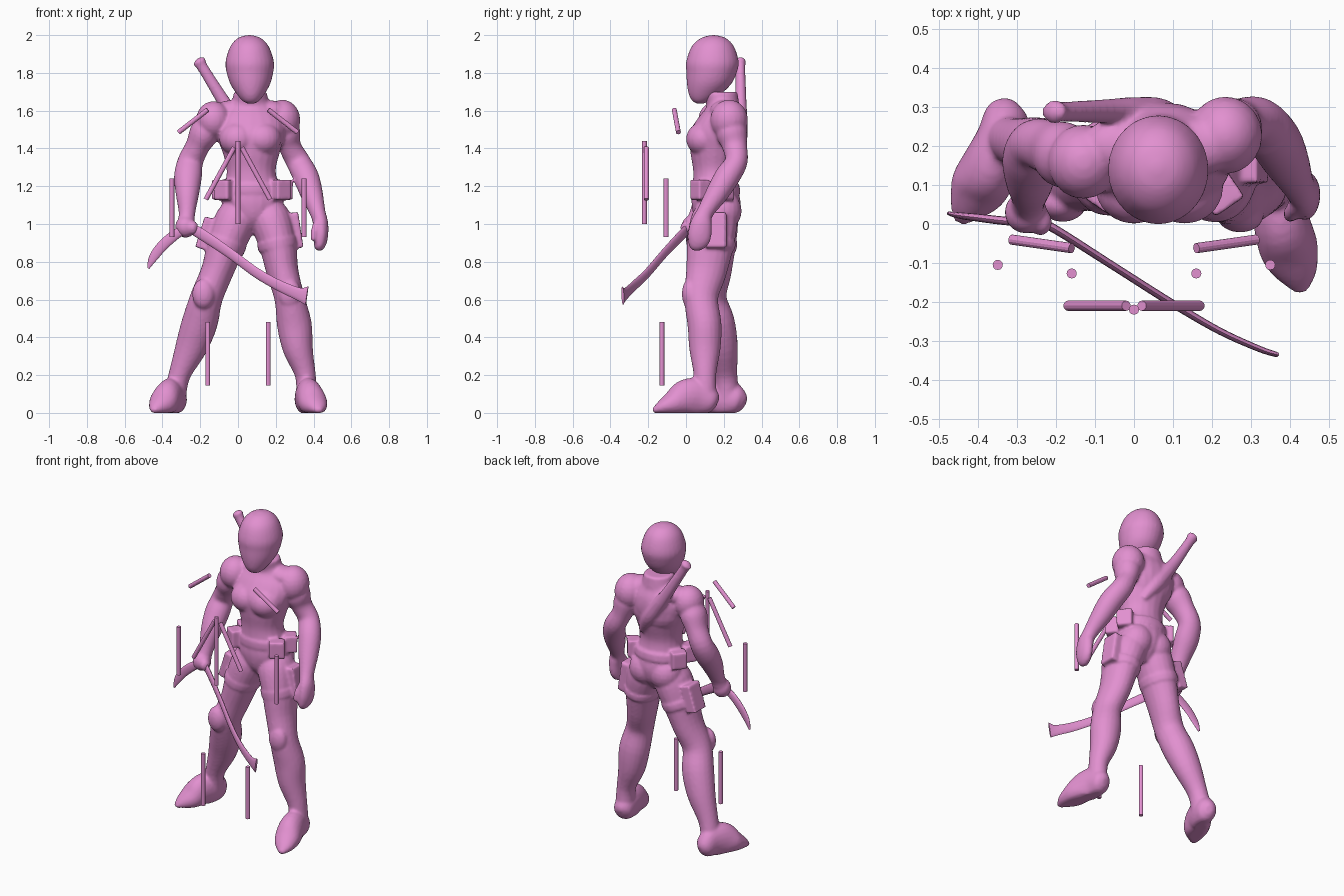
import bpy, bmesh, math
from mathutils import Vector, Matrix

pink = bpy.data.materials.new("pink")
pink.diffuse_color = (0.76, 0.28, 0.63, 1)


def finish(name, bm, angle=40):
    bmesh.ops.recalc_face_normals(bm, faces=bm.faces[:])
    me = bpy.data.meshes.new(name)
    bm.to_mesh(me)
    bm.free()
    me.materials.append(pink)
    ob = bpy.data.objects.new(name, me)
    bpy.context.collection.objects.link(ob)
    bpy.ops.object.select_all(action='DESELECT')
    ob.select_set(True)
    bpy.context.view_layer.objects.active = ob
    bpy.ops.object.shade_smooth_by_angle(angle=math.radians(angle))
    return ob


def spline(pts, steps):
    """Catmull-Rom through tuples of any length."""
    P = [Vector(p) for p in pts]
    out = []
    for i in range(len(P) - 1):
        a, b, c, d = P[max(i - 1, 0)], P[i], P[i + 1], P[min(i + 2, len(P) - 1)]
        for s in range(steps):
            t = s / steps
            out.append(0.5 * (2 * b + (c - a) * t + (2 * a - 5 * b + 4 * c - d) * t * t
                              + (3 * b - a - 3 * c + d) * t ** 3))
    return out + [P[-1]]


def loft(bm, pts, ref=(1, 0, 0), level=False, sides=20, steps=4):
    """Elliptical tube through (x, y, z, radius along ref, other radius)."""
    S, rings = spline(pts, steps), []
    for i, p in enumerate(S):
        c = Vector(p[:3])
        t = Vector(S[min(i + 1, len(S) - 1)][:3]) - Vector(S[max(i - 1, 0)][:3])
        t = Vector((0, 0, 1)) if level else t.normalized()
        u = Vector(ref)
        u = (u - t * u.dot(t)).normalized()
        v = t.cross(u)
        ring = []
        for k in range(sides):
            a = math.tau * k / sides
            q = c + u * max(p[3], .002) * math.cos(a) + v * max(p[4], .002) * math.sin(a)
            q.z = max(q.z, 0)
            ring.append(bm.verts.new(q))
        rings.append(ring)
    new = [bm.faces.new(rings[0]), bm.faces.new(rings[-1])]
    for a, b in zip(rings, rings[1:]):
        for k in range(sides):
            new.append(bm.faces.new((a[k], a[(k + 1) % sides], b[(k + 1) % sides], b[k])))
    bmesh.ops.recalc_face_normals(bm, faces=new)


def ball(bm, c, r):
    m = Matrix.Translation(c) @ Matrix.Diagonal((*r, 1))
    bmesh.ops.create_uvsphere(bm, u_segments=20, v_segments=12, radius=1, matrix=m)


def pouch(bm, c, size, rz=0, ry=0):
    m = (Matrix.Translation(c) @ Matrix.Rotation(rz, 4, 'Z') @ Matrix.Rotation(ry, 4, 'Y')
         @ Matrix.Diagonal((*size, 1)))
    bmesh.ops.create_cube(bm, size=1, matrix=m)


def fuse(name, bm, voxel=0.009, smooth=4):
    """Blend overlapping volumes into one skin."""
    ob = finish(name, bm)
    m = ob.modifiers.new("blend", 'REMESH')
    m.mode, m.voxel_size, m.use_smooth_shade = 'VOXEL', voxel, True
    s = ob.modifiers.new("soften", 'SMOOTH')
    s.factor, s.iterations = 0.5, smooth
    bpy.ops.object.convert(target='MESH')
    bpy.ops.object.shade_smooth_by_angle(angle=math.radians(60))


def tube(name, pts, ref=(1, 0, 0), **kw):
    bm = bmesh.new()
    loft(bm, pts, ref, **kw)
    return finish(name, bm)


# Torso
body = bmesh.new()
loft(body, [(.085, .16, .95, .03, .05), (.08, .16, 1.02, .11, .11), (.077, .16, 1.1, .16, .13),
            (.075, .155, 1.18, .15, .122), (.07, .15, 1.28, .13, .112), (.07, .155, 1.38, .152, .132),
            (.065, .165, 1.48, .185, .148), (.065, .185, 1.56, .178, .122), (.065, .195, 1.62, .125, .088),
            (.065, .185, 1.67, .085, .085), (.065, .175, 1.7, .08, .085)], level=True)
ball(body, (.065, .21, 1.48), (.165, .1, .14))                        # upper back
for s in (-1, 1):
    ball(body, (.065 + s * .065, .095, 1.45), (.1, .095, .09))        # chest
    ball(body, (.077 + s * .07, .195, 1.07), (.1, .1, .105))          # seat
    ball(body, (.065 + s * .1, .2, 1.595), (.1, .075, .06))           # neck muscles

# Legs and feet
loft(body, [(.015, .16, 1.12, .07, .08), (-.01, .155, 1.03, .108, .12), (-.06, .145, .9, .102, .12),
            (-.11, .137, .75, .086, .105), (-.167, .125, .61, .086, .09), (-.202, .165, .48, .095, .093),
            (-.247, .195, .35, .085, .08), (-.31, .212, .2, .058, .06), (-.335, .22, .08, .06, .065)])
loft(body, [(.14, .16, 1.12, .07, .08), (.17, .15, 1.03, .108, .122), (.209, .13, .9, .1, .124),
            (.235, .108, .75, .085, .108), (.272, .08, .61, .08, .09), (.298, .098, .47, .092, .09),
            (.317, .1, .34, .08, .083), (.357, .1, .2, .055, .06), (.363, .1, .08, .058, .065)])
ball(body, (-.183, .05, .63), (.06, .045, .08))                       # knee caps
ball(body, (.273, .02, .63), (.06, .042, .08))
loft(body, [(.355, .165, .05, .02, .03), (.358, .14, .06, .055, .065), (.365, .07, .08, .065, .1),
            (.38, 0, .08, .073, .098), (.4, -.07, .05, .075, .068), (.42, -.13, .028, .052, .038),
            (.43, -.175, .01, .015, .012)])
loft(body, [(-.315, .31, .05, .02, .03), (-.325, .285, .06, .055, .065), (-.34, .22, .08, .065, .1),
            (-.37, .15, .08, .073, .098), (-.4, .09, .05, .075, .068), (-.43, .04, .028, .047, .038),
            (-.45, .005, .01, .015, .012)])

# Sword arm
ball(body, (-.13, .16, 1.55), (.092, .096, .1))
loft(body, [(-.13, .165, 1.58, .05, .05), (-.175, .175, 1.49, .078, .085), (-.215, .195, 1.41, .064, .072),
            (-.252, .205, 1.33, .068, .065), (-.265, .165, 1.25, .074, .07), (-.268, .11, 1.16, .062, .062),
            (-.27, .065, 1.06, .044, .045), (-.275, .045, 1.01, .045, .045)])
ball(body, (-.278, .03, .985), (.055, .055, .058))
ball(body, (-.24, .005, .98), (.03, .035, .038))

# Relaxed arm
ball(body, (.235, .228, 1.55), (.095, .1, .108))
loft(body, [(.24, .23, 1.58, .05, .05), (.253, .24, 1.49, .076, .082), (.275, .258, 1.41, .06, .066),
            (.318, .266, 1.33, .064, .06), (.36, .218, 1.25, .068, .067), (.39, .163, 1.16, .06, .06),
            (.422, .1, 1.06, .042, .045), (.438, .08, 1.0, .04, .058), (.44, .07, .93, .036, .062),
            (.43, .055, .885, .03, .045), (.42, .05, .862, .015, .02)])
loft(body, [(.425, .06, 1.02, .02, .025), (.405, .03, .96, .02, .022), (.4, .02, .91, .014, .016)])

# Collar, belt, pouches and thigh gear
loft(body, [(.065, .2, 1.57, .13, .087), (.065, .195, 1.63, .102, .087), (.065, .18, 1.7, .087, .092)],
     level=True, sides=28)
loft(body, [(.075, .158, 1.165, .16, .131), (.075, .155, 1.21, .154, .127)], level=True, sides=32)
for x, y, rz in [(-.073, .075, -.6), (.225, .075, .6), (-.085, .2, .9), (.235, .2, -.9)]:
    pouch(body, (x, y, 1.18), (.092, .075, .108), rz)
pouch(body, (.3, .16, .965), (.065, .11, .19), 0, -.15)
pouch(body, (-.17, .17, .95), (.065, .11, .17), 0, .3)
loft(body, [(.214, .131, .87, .106, .128), (.206, .134, .91, .108, .13)], sides=28)
loft(body, [(-.072, .145, .87, .106, .124), (-.058, .147, .91, .109, .126)], sides=28)

# Sheathed sword across the back
loft(body, [(-.215, .288, 1.875, .012, .012), (-.205, .288, 1.86, .036, .03), (-.185, .288, 1.825, .029, .026),
            (-.07, .29, 1.64, .035, .031), (0, .29, 1.54, .043, .036), (.07, .285, 1.44, .043, .036),
            (.14, .25, 1.33, .02, .02)], steps=5)
fuse("body", body)

# Masked head
head = bmesh.new()
loft(head, [(.06, .145, 2.0, .01, .01), (.06, .145, 1.985, .06, .065), (.061, .142, 1.94, .102, .112),
            (.062, .14, 1.86, .128, .139), (.063, .135, 1.8, .123, .133), (.065, .122, 1.74, .105, .117),
            (.067, .098, 1.685, .072, .083), (.068, .08, 1.65, .042, .045), (.068, .075, 1.637, .015, .015)],
     level=True, sides=28)
fuse("head", head, .009, 3)

# Curved sword held in the right hand
tube("long_blade", [(-.27, .02, .985, .022, .012), (-.2, -.015, .95, .03, .011), (-.05, -.11, .85, .027, .01),
                    (.1, -.205, .74, .027, .01), (.22, -.275, .673, .029, .009), (.32, -.32, .63, .034, .008),
                    (.365, -.335, .62, .05, .007)], (0, 0, 1), sides=12, steps=5)
tube("short_blade", [(-.26, .005, .985, .02, .012), (-.33, .008, .945, .027, .011), (-.4, .016, .885, .028, .01),
                     (-.45, .022, .82, .023, .008), (-.475, .027, .765, .006, .005)], (0, 0, 1), sides=12)


# Floating straight rods
def rod(name, a, b):
    a, b = Vector(a), Vector(b)
    bm = bmesh.new()
    m = Matrix.Translation((a + b) / 2) @ (b - a).to_track_quat('Z', 'Y').to_matrix().to_4x4()
    bmesh.ops.create_cone(bm, cap_ends=True, segments=12, radius1=.013, radius2=.013,
                          depth=(b - a).length, matrix=m)
    finish(name, bm, 10)


rod("centre_rod", (0, -.22, 1.0), (0, -.22, 1.44))
for s, side in ((-1, "right"), (1, "left")):
    rod(side + "_rib_rod", (s * .02, -.21, 1.405), (s * .17, -.21, 1.13))
    rod(side + "_shoulder_rod", (s * .16, -.062, 1.605), (s * .315, -.04, 1.485))
    rod(side + "_arm_rod", (s * .35, -.105, .93), (s * .35, -.105, 1.24))
    rod(side + "_leg_rod", (s * .16, -.127, .145), (s * .16, -.127, .48))
